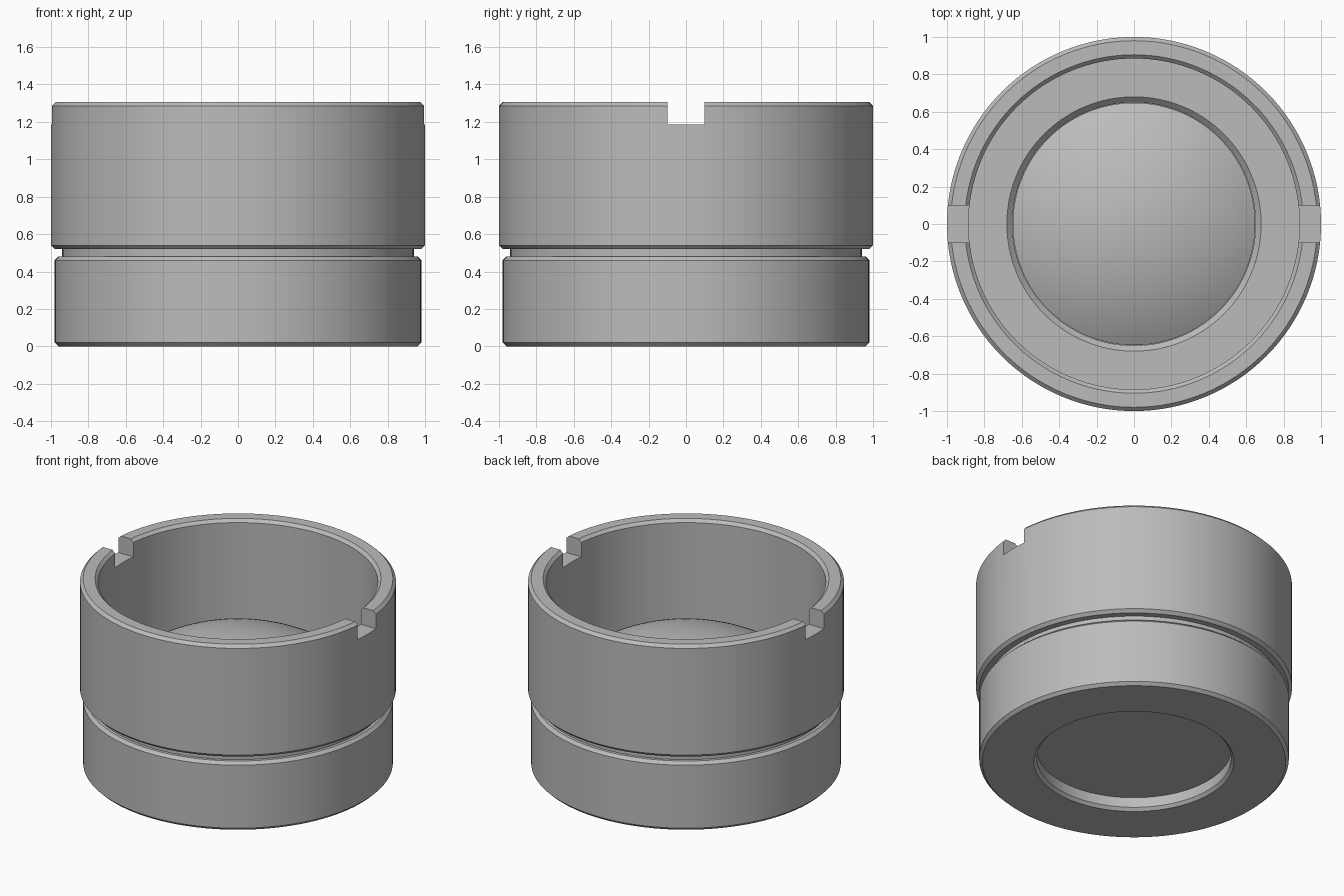
import bpy, bmesh, math

cube = bpy.data.objects.get("Cube")
if cube:
    bpy.data.objects.remove(cube)

SEGMENTS = 128

grey = bpy.data.materials.new("satin_grey")
grey.use_nodes = True
colour = (0.5, 0.5, 0.5, 1)
grey.diffuse_color = colour
grey.node_tree.nodes["Principled BSDF"].inputs["Base Color"].default_value = colour


def finish(name, bm):
    bmesh.ops.recalc_face_normals(bm, faces=bm.faces)
    mesh = bpy.data.meshes.new(name)
    bm.to_mesh(mesh)
    bm.free()
    obj = bpy.data.objects.new(name, mesh)
    bpy.context.collection.objects.link(obj)
    mesh.materials.append(grey)
    return obj


def activate(obj):
    bpy.ops.object.select_all(action='DESELECT')
    obj.select_set(True)
    bpy.context.view_layer.objects.active = obj


def smooth(obj):
    activate(obj)
    bpy.ops.object.shade_smooth_by_angle(angle=math.radians(20))


def lathe(name, profile, closed):
    """Turn a (radius, height) profile around the z axis."""
    bm = bmesh.new()
    verts = [bm.verts.new((r, 0, z)) for r, z in profile]
    edges = [bm.edges.new(pair) for pair in zip(verts, verts[1:])]
    if closed:
        edges.append(bm.edges.new((verts[-1], verts[0])))
    bmesh.ops.spin(bm, geom=verts + edges, cent=(0, 0, 0), axis=(0, 0, 1),
                   angle=math.tau, steps=SEGMENTS, use_duplicate=False)
    bmesh.ops.remove_doubles(bm, verts=bm.verts, dist=0.0001)
    return finish(name, bm)


# Housing: chamfered base, groove, upper sleeve, bore, shelf and lens seat
housing = lathe("housing", [
    (0.633, 0), (0.96, 0), (0.98, 0.02), (0.98, 0.46), (0.96, 0.48),
    (0.94, 0.48), (0.94, 0.52), (0.98, 0.52), (1, 0.54),
    (1, 1.285), (0.98, 1.305), (0.905, 1.305), (0.885, 1.285),
    (0.885, 0.44), (0.68, 0.44), (0.65, 0.41), (0.65, 0.09),
    (0.615, 0.09), (0.615, 0.02)], True)

# Spanner slots across the rim
bm = bmesh.new()
bmesh.ops.create_cube(bm, size=1)
bmesh.ops.scale(bm, vec=(2.4, 0.2, 0.4), verts=bm.verts)
bmesh.ops.translate(bm, vec=(0, 0, 1.385), verts=bm.verts)
cutter = finish("slot_cutter", bm)
cutter.hide_render = True
activate(housing)
cut = housing.modifiers.new("slots", 'BOOLEAN')
cut.operation = 'DIFFERENCE'
cut.solver = 'EXACT'
cut.object = cutter
bpy.ops.object.modifier_apply(modifier=cut.name)
bpy.data.objects.remove(cutter)
smooth(housing)

# Lens: flat underside, straight edge and spherical dome
radius, edge, apex = 1.25, 0.648, 0.9
half = math.asin(edge / radius)
steps = 16
dome = [(radius * math.sin(half * i / steps),
         apex - radius * (1 - math.cos(half * i / steps)))
        for i in range(steps, -1, -1)]
lens = lathe("lens", [(0, 0.09), (edge, 0.09)] + dome, False)
smooth(lens)
